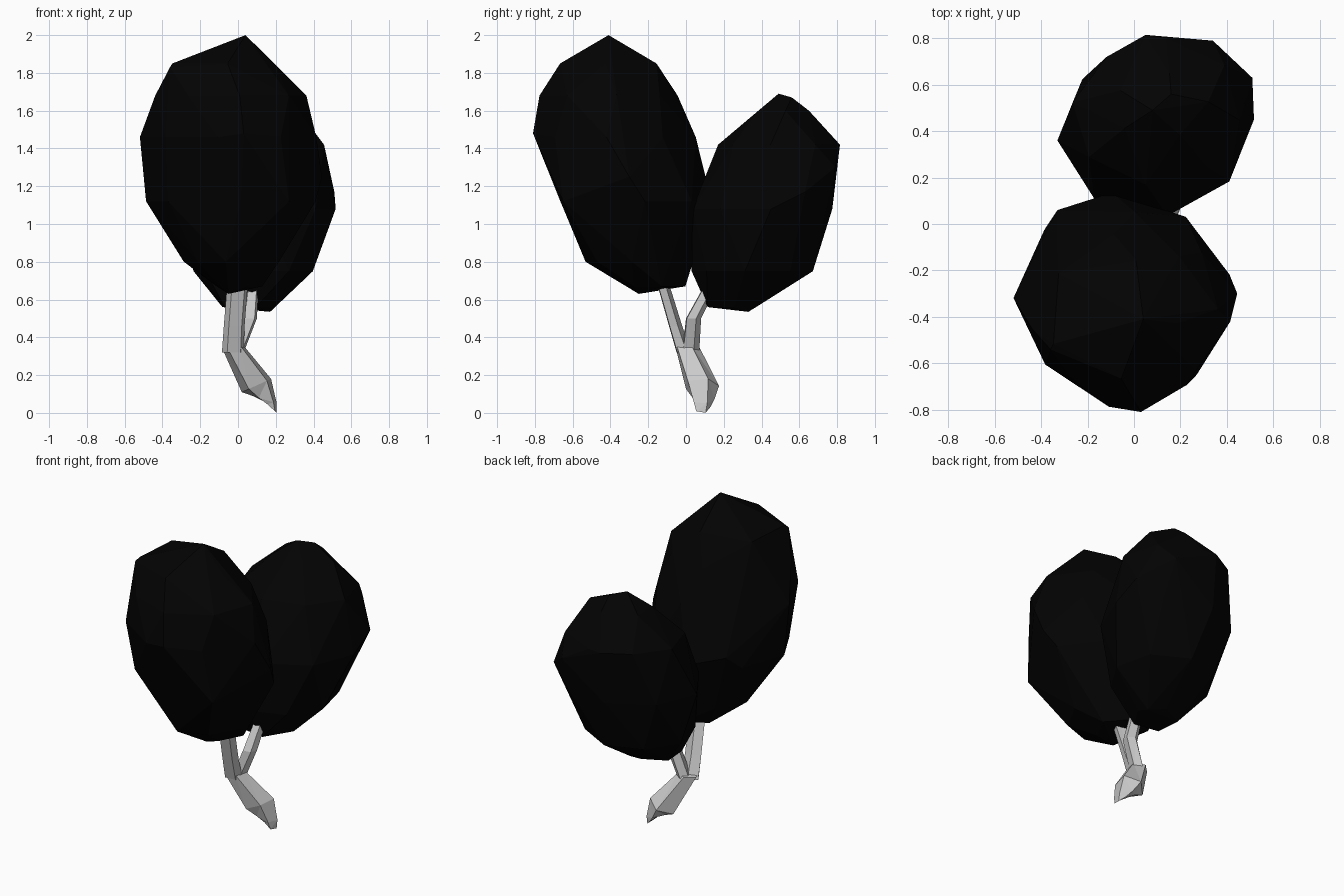
import bpy, bmesh, math

if "Cube" in bpy.data.objects:
    bpy.data.objects.remove(bpy.data.objects["Cube"])

leaf = bpy.data.materials.new("foliage")
leaf.diffuse_color = (0.0008, 0.0008, 0.0008, 1)
leaf.use_nodes = True
leaf.node_tree.nodes["Principled BSDF"].inputs["Base Color"].default_value = leaf.diffuse_color


def ring(z, x0, x1, y0, y1, tilt=0.0, sides=8, phase=0.0, corners=(1, 1, 1, 1)):
    """Polygon filling the x and y ranges; corners scale the four diagonals."""
    pts = []
    for i in range(sides):
        a = phase + math.tau * i / sides
        pts.append((math.cos(a), math.sin(a)))
    xs, ys = [p[0] for p in pts], [p[1] for p in pts]
    out = []
    for x, y in pts:
        u = 2 * (x - min(xs)) / (max(xs) - min(xs)) - 1
        v = 2 * (y - min(ys)) / (max(ys) - min(ys)) - 1
        quad = (0 if u > 0 else 1) if v > 0 else (2 if u < 0 else 3)
        k = 1 + (corners[quad] - 1) * min(1, abs(2 * u * v))
        px = (x0 + x1) / 2 + (x1 - x0) / 2 * u * k
        py = (y0 + y1) / 2 + (y1 - y0) / 2 * v * k
        out.append((px, py, z + tilt * (px - (x0 + x1) / 2)))
    return out


def finish(name, bm, mat=None):
    bmesh.ops.recalc_face_normals(bm, faces=bm.faces)
    mesh = bpy.data.meshes.new(name)
    bm.to_mesh(mesh)
    bm.free()
    if mat:
        mesh.materials.append(mat)
    bpy.context.collection.objects.link(bpy.data.objects.new(name, mesh))


def crown(name, rings, tips, corners):
    """Faceted blob: convex hull around slightly twisted rings."""
    bm = bmesh.new()
    for i, r in enumerate(rings):
        sides = 5 if i in (0, len(rings) - 1) else 8
        for p in ring(*r, sides=sides, phase=(0.12, -0.12)[i % 2], corners=corners):
            bm.verts.new(p)
    for p in tips:
        bm.verts.new(p)
    res = bmesh.ops.convex_hull(bm, input=bm.verts)
    loose = {v for v in res["geom_interior"] + res["geom_unused"]
             if isinstance(v, bmesh.types.BMVert)}
    bmesh.ops.delete(bm, geom=list(loose), context='VERTS')
    finish(name, bm, leaf)


def limb(name, rings, sides=5):
    """Faceted tube lofted through rings."""
    bm = bmesh.new()
    loops = [[bm.verts.new(p) for p in ring(*r, sides=sides, phase=0.4)] for r in rings]
    for a, b in zip(loops, loops[1:]):
        for i in range(sides):
            j = (i + 1) % sides
            bm.faces.new((a[i], a[j], b[j], b[i]))
    bm.faces.new(loops[0])
    bm.faces.new(loops[-1])
    bmesh.ops.triangulate(bm, faces=bm.faces)
    finish(name, bm)


# Foliage: z, x range, y range
crown("front_foliage", [
    (0.67, -0.12, 0.13, -0.28, 0.00),
    (0.80, -0.29, 0.22, -0.54, 0.04),
    (1.12, -0.50, 0.42, -0.67, 0.14),
    (1.46, -0.525, 0.42, -0.80, 0.06),
    (1.68, -0.45, 0.37, -0.78, -0.04),
    (1.85, -0.38, 0.19, -0.67, -0.14),
], [(0.04, -0.41, 2.0), (-0.05, -0.25, 0.63), (0.445, -0.3, 1.25),
    (0.03, -0.81, 1.48), (0.27, -0.65, 1.12), (-0.37, -0.53, 1.12),
    (-0.36, -0.54, 1.83), (-0.33, 0.06, 1.2)],
    (0.92, 0.95, 0.88, 0.95))

crown("back_foliage", [
    (0.56, -0.09, 0.18, 0.11, 0.37),
    (0.75, -0.24, 0.40, 0.03, 0.67),
    (1.08, -0.33, 0.515, 0.03, 0.78),
    (1.42, -0.27, 0.46, 0.17, 0.80),
    (1.60, -0.07, 0.32, 0.38, 0.65),
], [(0.08, 0.49, 1.69), (0.16, 0.56, 1.67), (0.17, 0.33, 0.535),
    (0.51, 0.63, 1.17), (0.34, 0.79, 1.3), (0.05, 0.815, 1.42)],
    (1.02, 0.94, 1.0, 0.95))

# Bent trunk and its two branches
limb("trunk", [
    (0.03, 0.14, 0.205, 0.05, 0.13, -0.9),
    (0.07, 0.08, 0.205, 0.035, 0.15, -0.3),
    (0.145, 0.02, 0.175, 0.00, 0.175, 0.45),
    (0.35, -0.085, 0.03, -0.055, 0.07, 0.1),
])
limb("front_branch", [
    (0.32, -0.085, 0.03, -0.05, 0.03),
    (0.46, -0.075, 0.035, -0.09, -0.02),
    (0.78, -0.05, 0.06, -0.18, -0.12),
])
limb("back_branch", [
    (0.32, -0.05, 0.03, -0.02, 0.07),
    (0.50, 0.015, 0.1, 0.0, 0.08),
    (0.68, 0.04, 0.11, 0.10, 0.17),
])
